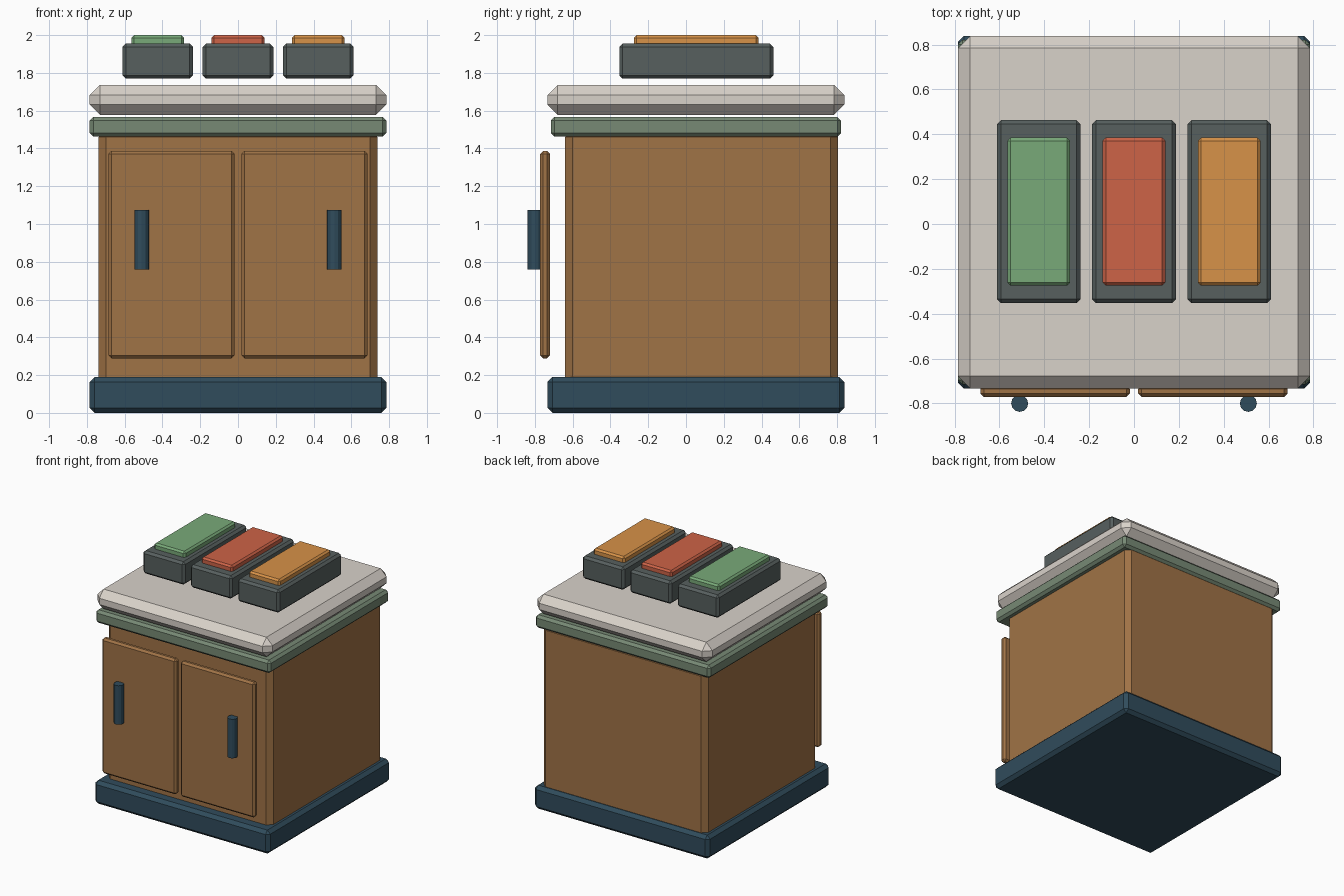
import bpy
import bmesh

if "Cube" in bpy.data.objects:
    bpy.data.objects.remove(bpy.data.objects["Cube"])


def material(name, rgb):
    """Flat colour given as 0-255 display values, stored as linear."""
    lin = []
    for c in rgb:
        c /= 255
        lin.append(c / 12.92 if c <= 0.04045 else ((c + 0.055) / 1.055) ** 2.4)
    mat = bpy.data.materials.new(name)
    mat.diffuse_color = (*lin, 1)
    mat.use_nodes = True
    mat.node_tree.nodes["Principled BSDF"].inputs["Base Color"].default_value = mat.diffuse_color
    return mat


navy = material("navy", (48, 76, 92))
brown = material("wood brown", (160, 115, 70))
sage = material("sage green", (119, 138, 117))
stone = material("pale stone", (217, 210, 202))
slate = material("slate grey", (87, 96, 95))
green = material("leaf green", (121, 170, 121))
red = material("brick red", (205, 99, 71))
orange = material("orange", (215, 146, 72))


def finish(name, bm, mat):
    mesh = bpy.data.meshes.new(name)
    bm.to_mesh(mesh)
    bm.free()
    mesh.materials.append(mat)
    obj = bpy.data.objects.new(name, mesh)
    bpy.context.collection.objects.link(obj)
    return obj


def chamfer_box(name, xs, ys, zs, bevel, mat):
    """Box spanning the given ranges, with one flat chamfer on every edge."""
    bm = bmesh.new()
    bmesh.ops.create_cube(bm, size=1)
    for v in bm.verts:
        for i, (lo, hi) in enumerate((xs, ys, zs)):
            v.co[i] = hi if v.co[i] > 0 else lo
    bmesh.ops.bevel(bm, geom=bm.edges[:], offset=bevel, segments=1,
                    affect='EDGES', clamp_overlap=True)
    return finish(name, bm, mat)


def around(centre, width):
    return (centre - width / 2, centre + width / 2)


# Cabinet: plinth, body, trim band and worktop
chamfer_box("plinth", (-0.785, 0.785), (-0.733, 0.838), (0, 0.19), 0.026, navy)
chamfer_box("cabinet_body", (-0.739, 0.739), (-0.64, 0.806), (0.15, 1.50), 0.04, brown)
chamfer_box("trim_band", (-0.785, 0.785), (-0.716, 0.821), (1.462, 1.567), 0.02, sage)
chamfer_box("worktop", (-0.785, 0.785), (-0.733, 0.838), (1.578, 1.737), 0.054, stone)

# Pair of doors with upright round handles
for side, sx in (("left", -1), ("right", 1)):
    chamfer_box(side + "_door", around(sx * 0.352, 0.667), (-0.772, -0.72),
                (0.288, 1.387), 0.016, brown)
    bm = bmesh.new()
    bmesh.ops.create_cone(bm, cap_ends=True, segments=12, radius1=0.038,
                          radius2=0.038, depth=0.316)
    handle = finish(side + "_handle", bm, navy)
    handle.location = (sx * 0.51, -0.80, 0.917)

# Row of three trays with coloured inlays
for label, x, mat in (("left", -0.425, green), ("middle", 0, red), ("right", 0.425, orange)):
    chamfer_box(label + "_tray", around(x, 0.374), around(0.055, 0.816),
                (1.769, 1.955), 0.018, slate)
    chamfer_box(label + "_inlay", around(x, 0.28), around(0.055, 0.66),
                (1.935, 2.0), 0.014, mat)
